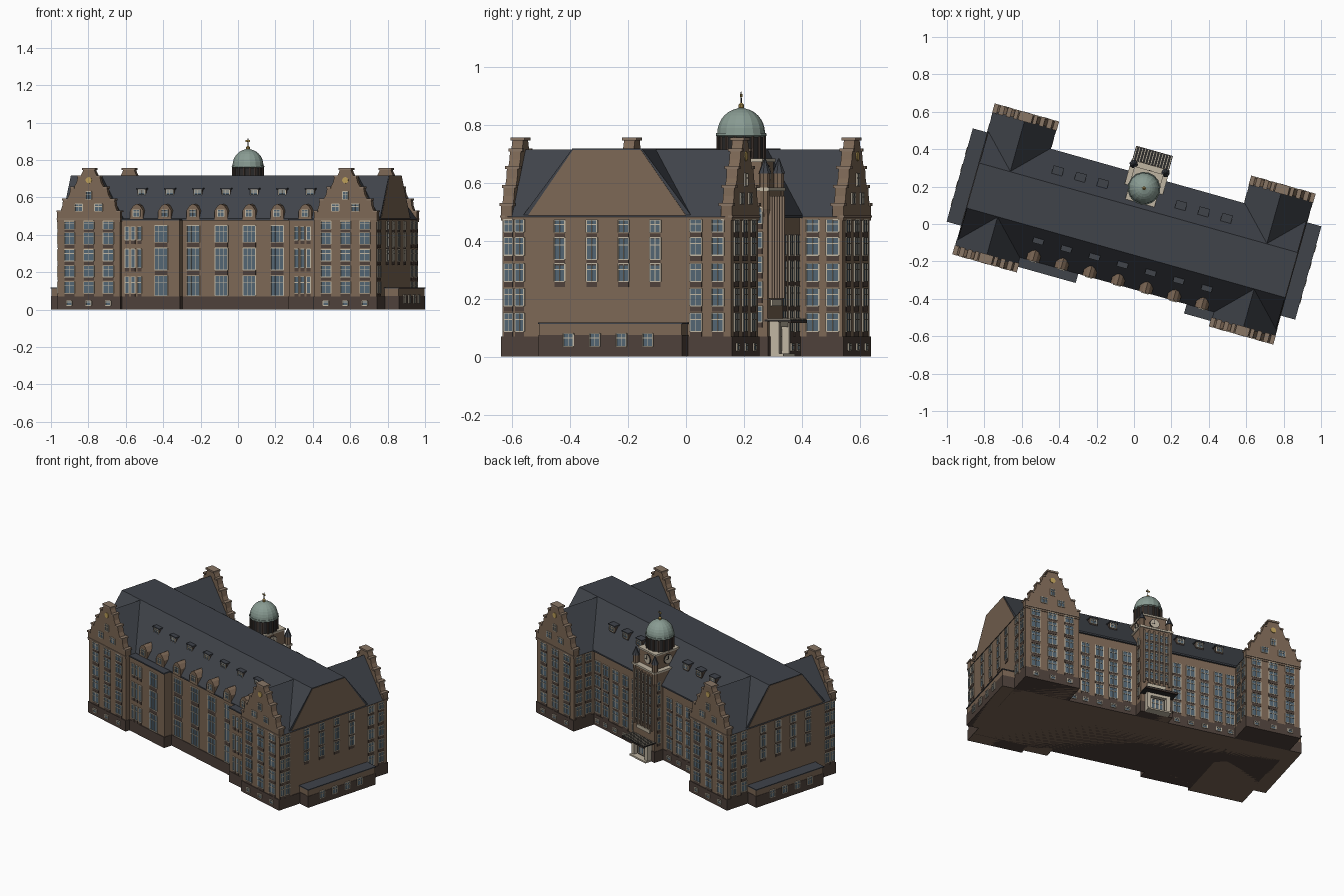
import bpy, bmesh, math
from mathutils import Matrix, Vector

if "Cube" in bpy.data.objects:
    bpy.data.objects.remove(bpy.data.objects["Cube"])

ROT = Matrix.Rotation(math.radians(-15.7), 4, 'Z')   # whole building sits turned on its plot
COL = {'brick': (.20, .135, .09), 'plinth': (.075, .052, .042), 'slate': (.05, .056, .068),
       'stone': (.52, .46, .36), 'glass': (.085, .13, .17), 'copper': (.25, .33, .29),
       'gold': (.5, .34, .1), 'dark': (.025, .024, .024), 'coping': (.25, .18, .13)}
MATS = {}
for k, c in COL.items():
    MATS[k] = bpy.data.materials.new(k)
    MATS[k].diffuse_color = (*c, 1)

# side name -> (tangent, outward normal)
SIDES = {'front': ((1, 0), (0, -1)), 'back': ((1, 0), (0, 1)),
         'right': ((0, 1), (1, 0)), 'left': ((0, 1), (-1, 0))}
parts = {}


def get(part, mat):
    return parts.setdefault(part, (bmesh.new(), mat))[0]


def prism(part, mat, side, pts, d0, d1):
    """Extrude a (along-wall, z) profile between two distances from the centre."""
    bm = get(part, mat)
    t, n = SIDES[side]
    rings = [[bm.verts.new((t[0]*s + n[0]*d, t[1]*s + n[1]*d, z)) for s, z in pts] for d in (d0, d1)]
    bm.faces.new(rings[0])
    bm.faces.new(rings[1][::-1])
    for i in range(len(pts)):
        j = (i + 1) % len(pts)
        bm.faces.new((rings[0][i], rings[1][i], rings[1][j], rings[0][j]))


def box(part, mat, side, s0, s1, z0, z1, d0, d1):
    prism(part, mat, side, [(s0, z0), (s1, z0), (s1, z1), (s0, z1)], d0, d1)


def window(side, s, w, z0, z1, d, cols=2, panel=0):
    h, f = w/2, .0045
    box('window_glass', 'glass', side, s-h, s+h, z0, z1, d-.004, d+.002)
    for i in range(cols + 1):
        c = s - h + i*w/cols
        g = f if i in (0, cols) else .002
        box('window_frames', 'stone', side, c-g/2, c+g/2, z0, z1, d-.004, d+.005)
    for z in (z0, z1, z0 + (z1-z0)*.65):
        box('window_frames', 'stone', side, s-h, s+h, z-.0018, z+.0018, d-.004, d+.005)
    if panel:
        box('window_spandrels', 'plinth', side, s-h, s+h, z0-panel, z0-.002, d-.004, d+.003)


def lathe(part, mat, prof, cx, cy, n):
    bm = get(part, mat)
    rings = [[bm.verts.new((cx + r*math.cos(2*math.pi*i/n), cy + r*math.sin(2*math.pi*i/n), z))
              for i in range(n)] for r, z in prof]
    for a, b in zip(rings, rings[1:]):
        for i in range(n):
            bm.faces.new((a[i], a[(i+1) % n], b[(i+1) % n], b[i]))
    bm.faces.new(rings[0])
    bm.faces.new(rings[-1])


# --- main block: walls, roof with flat top, plinth
VF, VB, UE, EAVE = -.325, .255, .885, .485
prism('main_walls', 'brick', 'right', [(VF, 0), (VB, 0), (VB, .478), (.087, .714), (-.157, .714), (VF, .478)], -UE, UE)
prism('main_roof', 'slate', 'right', [(VF-.012, .478), (VB+.012, .478), (VB+.012, .487), (.09, .718),
                                      (-.16, .718), (VF-.012, .487)], -UE+.002, UE-.002)
box('plinth', 'plinth', 'right', VF-.004, VB+.004, 0, .07, -UE, UE)

# --- corner wings with curved stepped gables
ROWS = [(.087, .15), (.175, .235), (.26, .322), (.35, .412), (.43, .474)]
HALF = [(.175, .47), (.175, .525), (.156, .53), (.147, .555), (.143, .585), (.122, .59), (.108, .615),
        (.101, .65), (.082, .655), (.068, .68), (.061, .71), (.045, .715), (.035, .735), (.03, .75)]
WU, VW = .7125, .41
for sg in (-1, 1):
    c = sg*WU
    box('wing_walls', 'brick', 'front', c-.1725, c+.1725, 0, .482, -VW, VW)
    box('plinth', 'plinth', 'front', c-.1755, c+.1755, 0, .07, -VW-.005, VW+.005)
    prism('wing_roofs', 'slate', 'front', [(c-.176, .482), (c+.176, .482), (c, .716)], -VW+.02, VW-.02)
    for side in ('front', 'back'):
        prism('gables', 'brick', side, [(c-x, z) for x, z in HALF] + [(c+x, z) for x, z in HALF[::-1]], VW-.035, VW+.004)
        for x, z, l in ((.166, .525, .026), (.133, .587, .026), (.092, .652, .024), (.053, .712, .02)):
            for m in (-1, 1):
                box('gable_copings', 'coping', side, c+m*x-l/2, c+m*x+l/2, z-.004, z+.006, VW-.042, VW+.009)
        box('gable_caps', 'coping', side, c-.037, c+.037, .746, .757, VW-.042, VW+.009)
        prism('gable_medallions', 'gold', side, [(c+.017*math.cos(a*math.pi/6), .692+.017*math.sin(a*math.pi/6))
                                                 for a in range(12)], VW, VW+.008)
        window(side, c, .03, .59, .632, VW+.004)
        for k in (-1, 1):
            window(side, c+k*.055, .042, .527, .565, VW+.004)
        box('string_courses', 'coping', side, c-.177, c+.177, .481, .488, VW-.01, VW+.008)
        for k in (-1, 0, 1):
            for z0, z1 in ROWS:
                window(side, c+k*.108, .056, z0, z1, VW, 2, .02)
            window(side, c+k*.108, .03, .022, .046, VW+.005, 1)
    # outer and inner side walls of the wings
    out, inn = ('right', 'left') if sg > 0 else ('left', 'right')
    for z0, z1 in ROWS:
        for v, w in ((.285, .042), (.363, .042), (-.388, .032), (-.348, .032)):
            window(out, v, w, z0, z1, UE, 2, .02)
        for v in (.303, .375):
            window(inn, v, .045, z0, z1, -.54, 2, .02)
    # end wall windows
    for v in (-.204, -.089, .025, .139):
        for z0, z1 in ((.26, .322), (.335, .412), (.428, .472)):
            window(out, v, .038, z0, z1, UE, 2, .02)
    # low annex at each end
    box('annex_walls', 'brick', out, -.255, .255, 0, .112, UE-.01, .964)
    box('annex_plinth', 'plinth', out, -.257, .257, 0, .074, UE-.01, .966)
    box('annex_roof', 'slate', out, -.259, .259, .112, .118, UE-.01, .968)
    for v in (-.15, -.055, .04, .135):
        window(out, v, .036, .035, .08, .966)

# --- front bays
for s0, s1 in ((-.545, -.218), (.39, .545)):
    box('bay_walls', 'brick', 'front', s0, s1, 0, .478, .3, .382)
    box('bay_plinth', 'plinth', 'front', s0-.003, s1+.003, 0, .07, .3, .386)
    box('bay_roofs', 'slate', 'front', s0-.003, s1+.003, .478, .486, .3, .388)
TALL = [(.075, .182), (.212, .33), (.36, .45)]
for u in (-.157, 0, .155, .31):
    for z0, z1 in TALL:
        window('front', u, .07, z0, z1, -VF, 3, .026 if z0 > .1 else 0)
for z0, z1 in TALL:
    window('front', -.319, .07, z0, z1, .382, 3, .026 if z0 > .1 else 0)
    for u in (-.508, -.474, -.44, .432, .466, .5):
        window('front', u, .022, z0+.012, z1-.006, .382, 1, .02)

# --- eaves dormers and small roof dormers
for i in range(-3, 4):
    u = i*.156
    prism('eaves_dormers', 'brick', 'front', [(u-.036, .48), (u+.036, .48), (u+.036, .53), (u+.018, .556),
                                              (u, .566), (u-.018, .556), (u-.036, .53)], .22, .338)
    window('front', u, .036, .497, .535, .338)


def roof_dormer(side, u, d):
    box('roof_dormers', 'plinth', side, u-.024, u+.024, .59, .645, d-.06, d)
    box('roof_dormer_tops', 'slate', side, u-.029, u+.029, .643, .65, d-.065, d+.006)
    window(side, u, .04, .61, .64, d)


for i in range(-3, 4):
    roof_dormer('front', i*.156, .236)
for u in (-.469, -.343, -.219, .215, .342, .468):
    roof_dormer('back', u, .18)

# --- rear main wall windows
for sg in (-1, 1):
    for u in (.16, .25, .34, .43, .505):
        for z0, z1 in ROWS[:4]:
            window('back', sg*u, .052, z0, z1+.008, VB, 2, .02)
        window('back', sg*u, .032, .022, .046, VB+.004, 1)

# --- entrance tower
TB = .32
box('tower_shaft', 'brick', 'back', -.1, .1, 0, .575, .1, TB)
box('tower_plinth', 'plinth', 'back', -.103, .103, 0, .07, .2, TB+.004)
box('tower_cornice', 'stone', 'back', -.106, .106, .572, .584, .12, TB+.008)
box('clock_stage', 'brick', 'back', -.075, .075, .58, .675, .105, .292)
box('clock_cornice', 'stone', 'back', -.081, .081, .673, .684, .1, .298)
for i in range(6):
    u = -.08 + i*.032
    box('tower_pilasters', 'coping', 'back', u-.005, u+.005, .2, .555, TB-.01, TB+.012)
    if i < 5:
        for k in range(5):
            window('back', u+.016, .02, .235+k*.065, .282+k*.065, TB, 1, .016)
box('sign_band', 'stone', 'back', -.06, .06, .175, .198, TB-.01, TB+.008)
for side in ('left', 'right'):
    for k in range(5):
        window(side, .29, .024, .12+k*.085, .175+k*.085, .1, 1, .02)
for sg in (-1, 1):
    lathe('turrets', 'brick', [(.012, .48), (.019, .51), (.019, .635)], sg*.088, .308, 8)
    lathe('turret_caps', 'slate', [(.023, .633), (.014, .655), (.002, .685)], sg*.088, .308, 8)


# clocks on three sides
def clock(side, s, d):
    for part, mat, r, e in (('clock_rims', 'dark', .031, .004), ('clock_faces', 'stone', .027, .006)):
        prism(part, mat, side, [(s+r*math.cos(a*math.pi/10), .63+r*math.sin(a*math.pi/10)) for a in range(20)], d-.01, d+e)
    box('clock_hands', 'dark', side, s-.0015, s+.0015, .63, .652, d, d+.008)
    box('clock_hands', 'dark', side, s, s+.014, .6285, .6315, d, d+.008)


clock('back', 0, .292)
clock('left', .2, .075)
clock('right', .2, .075)

# dome, drum and finial
lathe('drum', 'dark', [(.08, .67), (.08, .765)], 0, .198, 16)
for i in range(16):
    a = 2*math.pi*i/16
    lathe('drum_posts', 'plinth', [(.006, .68), (.006, .765)], .08*math.cos(a), .198+.08*math.sin(a), 6)
lathe('dome', 'copper', [(.08, .758), (.088, .763), (.087, .772)] +
      [(.083*math.cos(a*math.pi/16), .772+.086*math.sin(a*math.pi/16)) for a in range(0, 8)] + [(.006, .86)], 0, .198, 16)
lathe('finial_ball', 'gold', [(.004, .856), (.01, .86), (.01, .87), (.004, .876)], 0, .198, 10)
lathe('finial_rod', 'dark', [(.0025, .87), (.0015, .916)], 0, .198, 6)
box('weathervane', 'gold', 'back', -.014, .012, .897, .907, .197, .199)

# entrance canopy, door and columns
box('canopy', 'dark', 'back', -.102, .102, .121, .129, TB-.01, .405)
for i in range(13):
    u = -.096 + i*.016
    box('canopy_ribs', 'stone', 'back', u-.002, u+.002, .128, .132, TB, .403)
box('canopy_beam', 'plinth', 'back', -.102, .102, .116, .122, .395, .406)
for sg in (-1, 1):
    box('porch_piers', 'stone', 'back', sg*.062-.012, sg*.062+.012, 0, .12, TB, .355)
box('porch_lintel', 'stone', 'back', -.074, .074, .103, .121, TB, .352)
box('door_surround', 'dark', 'back', -.05, .05, .01, .103, TB, TB+.008)
for u in (-.026, 0, .026):
    window('back', u, .022, .02, .095, TB+.008, 1)
box('entrance_step', 'stone', 'back', -.075, .075, 0, .01, TB, .37)

# --- turn the collected parts into objects
for name, (bm, mat) in parts.items():
    bmesh.ops.recalc_face_normals(bm, faces=bm.faces)
    bm.transform(ROT)
    me = bpy.data.meshes.new(name)
    bm.to_mesh(me)
    bm.free()
    me.materials.append(MATS[mat])
    bpy.context.collection.objects.link(bpy.data.objects.new(name, me))

for m in bpy.data.materials:
    if m.users and not m.is_grease_pencil:
        m.use_nodes = True
        m.node_tree.nodes["Principled BSDF"].inputs["Base Color"].default_value = m.diffuse_color
